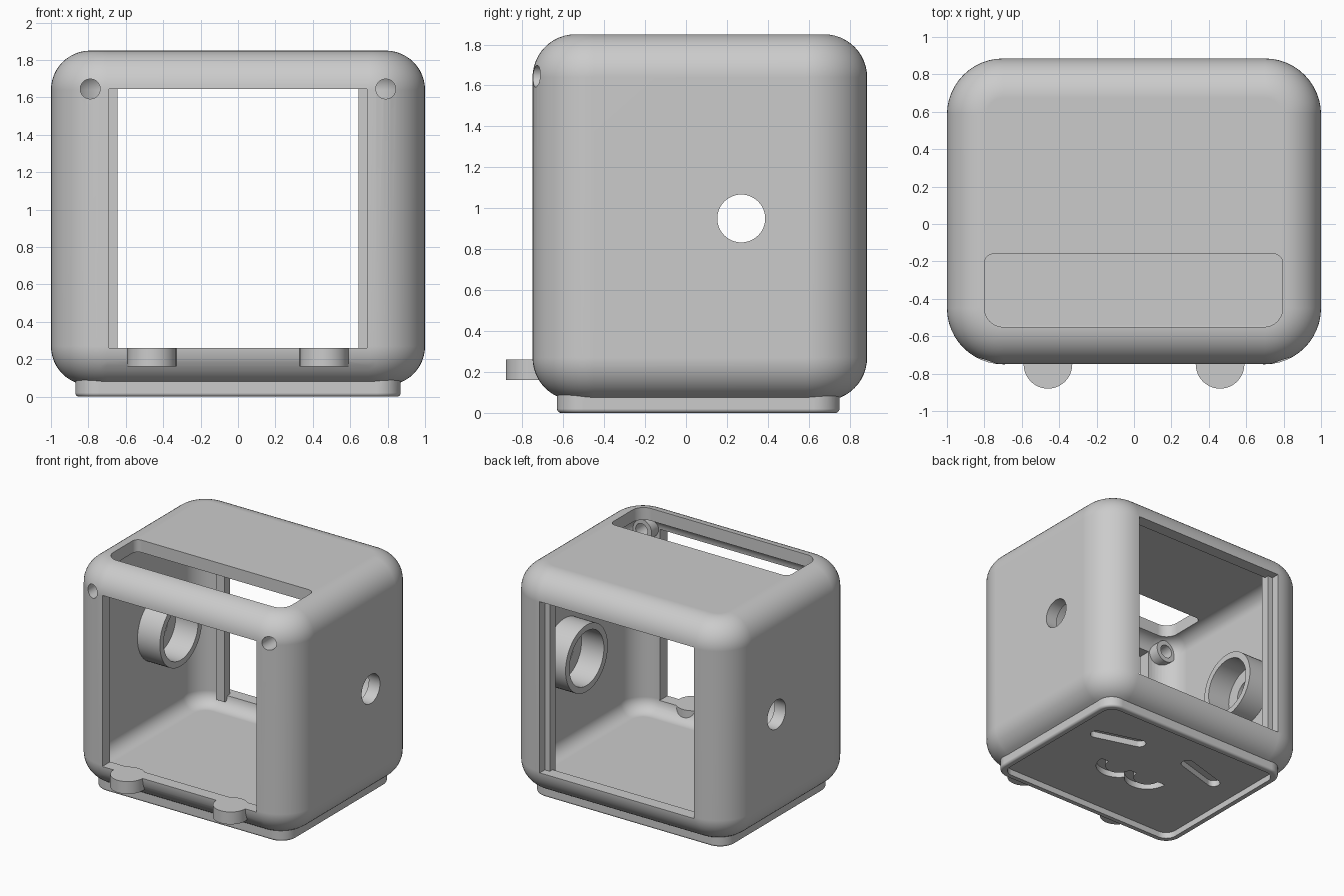
import bpy, bmesh, math
from mathutils import Matrix, Vector

cube = bpy.data.objects.get("Cube")
if cube:
    bpy.data.objects.remove(cube, do_unlink=True)

grey = bpy.data.materials.new("plain grey")
grey.use_nodes = True
grey.diffuse_color = (0.6, 0.6, 0.6, 1)
grey.node_tree.nodes["Principled BSDF"].inputs["Base Color"].default_value = (0.6, 0.6, 0.6, 1)


def finish(name, bm):
    bmesh.ops.recalc_face_normals(bm, faces=bm.faces)
    mesh = bpy.data.meshes.new(name)
    bm.to_mesh(mesh)
    bm.free()
    mesh.materials.append(grey)
    obj = bpy.data.objects.new(name, mesh)
    bpy.context.collection.objects.link(obj)
    return obj


def loop_points(x0, x1, y0, y1, front_r, back_r, seg=12):
    """Rounded rectangle outline, with its own radius at front and back."""
    pts = []
    corners = [(x1, y1, -1, -1, back_r), (x0, y1, 1, -1, back_r),
               (x0, y0, 1, 1, front_r), (x1, y0, -1, 1, front_r)]
    for i, (x, y, sx, sy, r) in enumerate(corners):
        for k in range(seg + 1):
            a = math.pi / 2 * (i + k / seg)
            pts.append((x + sx * r + r * math.cos(a), y + sy * r + r * math.sin(a)))
    return pts


def stack(name, rings):
    """Solid from stacked (z, outline) rings."""
    bm = bmesh.new()
    loops = [[bm.verts.new((x, y, z)) for x, y in pts] for z, pts in rings]
    n = len(loops[0])
    for a, b in zip(loops, loops[1:]):
        for i in range(n):
            j = (i + 1) % n
            bm.faces.new((a[i], a[j], b[j], b[i]))
    bm.faces.new(loops[0][::-1])
    bm.faces.new(loops[-1])
    return finish(name, bm)


def rounded_box(name, xs, ys, zs, plan_r, bottom_r, top_r, seg=12):
    rings = []
    for z, r, side in ((zs[0], bottom_r, 1), (zs[1], top_r, -1)):
        steps = [k / seg * math.pi / 2 for k in range(seg + 1)] if r else [0]
        for a in (reversed(steps) if side > 0 else steps):
            d = r * (1 - math.cos(a))
            rings.append((z + side * r * (1 - math.sin(a)),
                          loop_points(xs[0] + d, xs[1] - d, ys[0] + d, ys[1] - d,
                                      plan_r - d, plan_r - d)))
    return stack(name, rings)


def box(name, xs, ys, zs):
    bm = bmesh.new()
    lo, hi = Vector((xs[0], ys[0], zs[0])), Vector((xs[1], ys[1], zs[1]))
    m = Matrix.Translation((lo + hi) / 2) @ Matrix.Diagonal((*(hi - lo), 1))
    bmesh.ops.create_cube(bm, size=1, matrix=m)
    return finish(name, bm)


def cylinder(name, start, end, r):
    bm = bmesh.new()
    a, b = Vector(start), Vector(end)
    rot = (b - a).to_track_quat('Z', 'Y').to_matrix().to_4x4()
    bmesh.ops.create_cone(bm, cap_ends=True, segments=48, radius1=r, radius2=r,
                          depth=(b - a).length, matrix=Matrix.Translation((a + b) / 2) @ rot)
    return finish(name, bm)


def slot(name, start, end, width, z0, z1):
    """Straight round-ended slot."""
    a, b = Vector(start), Vector(end)
    turn = math.atan2(b.y - a.y, b.x - a.x) - math.pi / 2
    pts = []
    for centre, first in ((b, turn), (a, turn + math.pi)):
        for k in range(13):
            t = first + math.pi * k / 12
            pts.append((centre.x + width / 2 * math.cos(t), centre.y + width / 2 * math.sin(t)))
    return stack(name, [(z0, pts), (z1, pts)])


def half_ring(name, cx, cy, r, width, z0, z1):
    """Lower half of a flat ring."""
    angles = [math.pi * (1 + k / 16) for k in range(17)]
    pts = [(cx + (r + width / 2) * math.cos(a), cy + (r + width / 2) * math.sin(a)) for a in angles]
    pts += [(cx + (r - width / 2) * math.cos(a), cy + (r - width / 2) * math.sin(a))
            for a in reversed(angles)]
    return stack(name, [(z0, pts), (z1, pts)])


def combine(tool, operation):
    """Apply a boolean to the case, with the first solver that keeps the case whole."""
    mod = case.modifiers.new("combine", 'BOOLEAN')
    mod.operation, mod.object = operation, tool
    bpy.context.view_layer.objects.active = case
    for solver in ('EXACT', 'MANIFOLD'):
        mod.solver = solver
        result = case.evaluated_get(bpy.context.evaluated_depsgraph_get())
        if len(result.data.polygons) > 100 and result.dimensions.z > 1.7:
            bpy.ops.object.modifier_apply(modifier=mod.name)
            break
    else:
        case.modifiers.remove(mod)
    bpy.data.objects.remove(tool, do_unlink=True)


def add(tool):
    combine(tool, 'UNION')


def cut(tool):
    combine(tool, 'DIFFERENCE')


# Hollow rounded shell on a shallow base
case = rounded_box("case", (-1, 1), (-0.75, 0.885), (0.06, 1.85), 0.3, 0.21, 0.21)
add(rounded_box("base", (-0.87, 0.87), (-0.63, 0.75), (0, 0.12), 0.13, 0.02, 0))
cut(rounded_box("cavity", (-0.9, 0.9), (-0.65, 0.785), (0.16, 1.75), 0.2, 0.11, 0.11))

# Front and back openings, top window
cut(box("front_opening", (-0.69, 0.69), (-1, -0.5), (0.26, 1.645)))
cut(box("back_opening", (-0.69, 0.69), (0.6, 1), (0.26, 1.645)))
window = loop_points(-0.8, 0.795, -0.55, -0.16, 0.1, 0.05)
cut(stack("top_window", [(1.6, window), (2, window)]))

for s in (-1, 1):
    # Back rail, front tab, side collar and screw boss
    add(box("back_rail", sorted((s * 0.645, s * 0.72)), (0.75, 0.82), (0.22, 1.68)))
    add(cylinder("front_tab", (s * 0.46, -0.75, 0.16), (s * 0.46, -0.75, 0.26), 0.13))
    add(cylinder("side_collar", (s * 0.95, 0.27, 0.95), (s * 0.7, 0.27, 0.95), 0.27))
    cut(cylinder("collar_bore", (s * 0.9, 0.27, 0.95), (s * 0.6, 0.27, 0.95), 0.22))
    cut(cylinder("side_hole", (s * 1.1, 0.27, 0.95), (s * 0.8, 0.27, 0.95), 0.117))
    add(cylinder("screw_boss", (s * 0.79, -0.66, 1.645), (s * 0.79, -0.56, 1.645), 0.09))
    cut(cylinder("screw_hole", (s * 0.79, -0.9, 1.645), (s * 0.79, -0.5, 1.645), 0.053))

# Recess under the base with slanted slots and a double-curve groove
cut(rounded_box("base_recess", (-0.82, 0.82), (-0.58, 0.7), (-0.1, 0.05), 0.09, 0, 0))
for s in (-1, 1):
    cut(slot("slanted_slot", (s * 0.24, 0.35), (s * 0.58, 0.25), 0.1, 0, 0.1))
    cut(half_ring("curved_groove", s * 0.14, -0.01, 0.14, 0.07, 0, 0.1))

# Smooth rounds, crisp cut edges
bpy.ops.object.select_all(action='DESELECT')
case.select_set(True)
bpy.context.view_layer.objects.active = case
bpy.ops.object.shade_smooth_by_angle(angle=math.radians(30))
weighted = case.modifiers.new("even_shading", 'WEIGHTED_NORMAL')
weighted.keep_sharp = True
